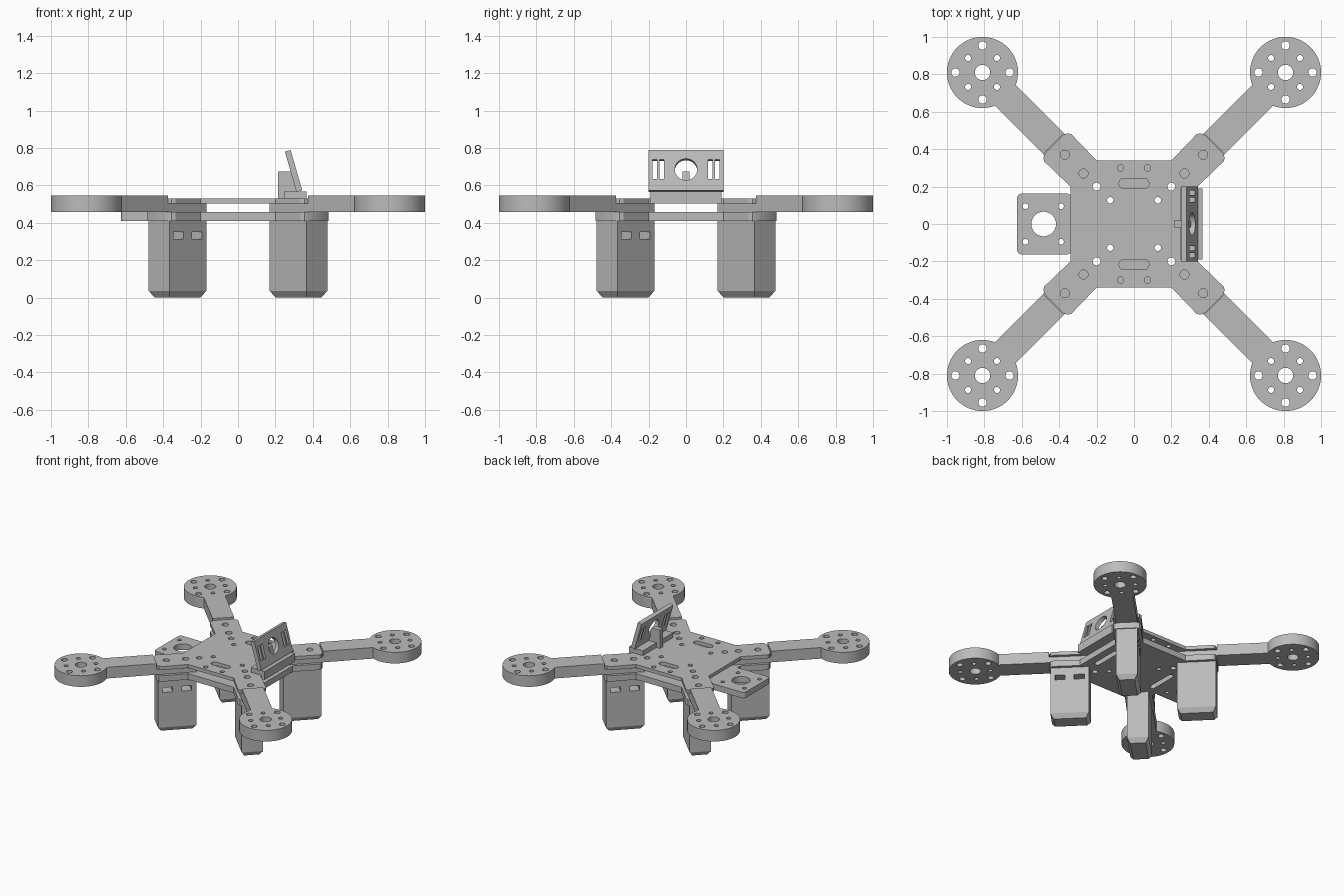
import bpy, bmesh, math
from mathutils import Matrix, Vector

old = bpy.data.objects.get("Cube")
if old:
    bpy.data.objects.remove(old)

GREY = (0.5, 0.5, 0.5, 1)
mat = bpy.data.materials.new("matte grey")
mat.use_nodes = True
mat.diffuse_color = GREY
mat.node_tree.nodes["Principled BSDF"].inputs["Base Color"].default_value = GREY

# Shared heights and radial positions
BASE_Z, ARM_Z, DECK_Z, TOP_Z, ARM_TOP = 0.41, 0.457, 0.502, 0.53, 0.545
INNER, OUTER, HALF = 0.318, 0.597, 0.078
SIGNS = [(sx, sy) for sx in (-1, 1) for sy in (-1, 1)]


def prism(bm, pts, z0, z1):
    """Extrude a flat outline between two heights."""
    face = bm.faces.new([bm.verts.new((x, y, z0)) for x, y in pts])
    out = bmesh.ops.extrude_face_region(bm, geom=[face])["geom"]
    top = [v for v in out if isinstance(v, bmesh.types.BMVert)]
    bmesh.ops.translate(bm, verts=top, vec=(0, 0, z1 - z0))


def rect(x0, x1, y0, y1):
    return [(x0, y0), (x1, y0), (x1, y1), (x0, y1)]


def circle(x, y, r, n=32):
    return [(x + r * math.cos(2 * math.pi * i / n),
             y + r * math.sin(2 * math.pi * i / n)) for i in range(n)]


def rounded(x0, x1, y0, y1, r, n=8):
    pts = []
    corners = [(x1 - r, y1 - r), (x0 + r, y1 - r), (x0 + r, y0 + r), (x1 - r, y0 + r)]
    for k, (cx, cy) in enumerate(corners):
        for i in range(n + 1):
            a = (k + i / n) * math.pi / 2
            pts.append((cx + r * math.cos(a), cy + r * math.sin(a)))
    return pts


def to_object(name, bm):
    bmesh.ops.recalc_face_normals(bm, faces=bm.faces)
    mesh = bpy.data.meshes.new(name)
    bm.to_mesh(mesh)
    bm.free()
    ob = bpy.data.objects.new(name, mesh)
    bpy.context.collection.objects.link(ob)
    return ob


def build(name, solids, cuts=(), matrix=Matrix()):
    """Make a part from prisms and cut prisms out of it."""
    bm = bmesh.new()
    for s in solids:
        prism(bm, *s)
    ob = to_object(name, bm)
    if cuts:
        cut(ob, cuts)
    return finish(ob, matrix)


def cut(ob, cuts):
    bm = bmesh.new()
    for c in cuts:
        prism(bm, *c)
    cutter = to_object("cutter", bm)
    cutter.hide_render = True
    mod = ob.modifiers.new("cut", "BOOLEAN")
    mod.operation, mod.solver, mod.object = "DIFFERENCE", "EXACT", cutter
    deps = bpy.context.evaluated_depsgraph_get()
    mesh = bpy.data.meshes.new_from_object(ob.evaluated_get(deps))
    ob.modifiers.clear()
    ob.data = mesh
    bpy.data.objects.remove(cutter)


def finish(ob, matrix=Matrix()):
    ob.data.materials.clear()
    ob.data.materials.append(mat)
    ob.matrix_world = matrix
    bpy.ops.object.select_all(action="DESELECT")
    ob.select_set(True)
    bpy.context.view_layer.objects.active = ob
    bpy.ops.object.shade_smooth_by_angle(angle=math.radians(30))
    return ob


def repeat(ob, names):
    """Place copies of a corner part around the centre."""
    for k, name in enumerate(names):
        part = ob if k == 0 else ob.copy()
        part.name = name
        if k:
            bpy.context.collection.objects.link(part)
        part.matrix_world = Matrix.Rotation(math.radians(45 + 90 * k), 4, "Z")


CORNERS = ["back_left", "back_right", "front_right", "front_left"]

# Plate outline: square centre with four diagonal tabs
quarter = [(0.34, 0.2), (0.48, 0.335), (0.485, 0.355), (0.475, 0.38),
           (0.38, 0.475), (0.355, 0.485), (0.335, 0.48), (0.2, 0.34)]
outline = []
for k in range(4):
    c, s = round(math.cos(k * math.pi / 2)), round(math.sin(k * math.pi / 2))
    outline += [(c * x - s * y, s * x + c * y) for x, y in quarter]

through = [circle(sx * d, sy * d, r) for sx, sy in SIGNS
           for d, r in ((0.2, 0.021), (0.127, 0.017))]
deck_holes = through + [circle(sx * d, sy * d, 0.024) for sx, sy in SIGNS for d in (0.27, 0.37)]
deck_holes += [circle(sx * 0.072, sy * 0.3, 0.017) for sx, sy in SIGNS]
deck_holes += [rounded(-0.08, 0.08, s * 0.217 - 0.027, s * 0.217 + 0.027, 0.026) for s in (-1, 1)]
build("top_plate", [(outline, DECK_Z, TOP_Z)],
      [(h, DECK_Z - 0.02, TOP_Z + 0.02) for h in deck_holes])

# Lower plate and the drilled tail mount beside it
low_holes = through + [rounded(s * 0.26 - 0.02, s * 0.26 + 0.02, -0.12, 0.12, 0.019) for s in (-1, 1)]
build("bottom_plate", [(outline, BASE_Z, ARM_Z)],
      [(h, BASE_Z - 0.02, ARM_Z + 0.02) for h in low_holes])
mount_holes = [circle(-0.483, 0, 0.066)]
mount_holes += [circle(x, s * 0.095, 0.015) for x in (-0.58, -0.39) for s in (-1, 1)]
tail = rounded(-0.625, -0.335, -0.163, 0.163, 0.025)
build("side_mount", [(tail, BASE_Z, ARM_Z)],
      [(h, BASE_Z - 0.02, ARM_Z + 0.02) for h in mount_holes])

# Arms with drilled motor discs, thinner where clamped between the plates
CX, R = 0.81 * math.sqrt(2), 0.19
a0 = math.pi - math.asin(HALF / R)
arc = [(CX + R * math.cos(-a0 + 2 * a0 * i / 56), R * math.sin(-a0 + 2 * a0 * i / 56)) for i in range(57)]
paddle = [(0.607, HALF), (0.607, -HALF)] + arc
disc_holes = [circle(CX, 0, 0.041)]
for k in range(4):
    for turn, dist, r in ((45, 0.145, 0.022), (0, 0.109, 0.016)):
        a = math.radians(turn + 90 * k)
        disc_holes.append(circle(CX + dist * math.cos(a), dist * math.sin(a), r))
arm = build("arm", [(paddle, ARM_Z, ARM_TOP)], [(h, 0.4, 0.6) for h in disc_holes])
repeat(arm, [c + "_arm" for c in CORNERS])
bolts = [circle(d * math.sqrt(2), 0, 0.024) for d in (0.27, 0.37)]
root = build("arm_root", [(rect(INNER, 0.607, -HALF, HALF), ARM_Z, DECK_Z)],
             [(h, 0.4, 0.6) for h in bolts])
repeat(root, [c + "_arm_root" for c in CORNERS])

# Legs: tapered foot and two window pockets on one side
bm = bmesh.new()
prism(bm, rect(INNER, OUTER, -HALF, HALF), 0.035, BASE_Z)
foot = min(bm.faces, key=lambda f: f.calc_center_median().z)
out = bmesh.ops.extrude_face_region(bm, geom=[foot])["geom"]
bmesh.ops.delete(bm, geom=[foot], context="FACES_ONLY") if foot.is_valid else None
mid = (INNER + OUTER) / 2
for v in [g for g in out if isinstance(g, bmesh.types.BMVert)]:
    v.co += Vector((-0.023 if v.co.x > mid else 0.023, -0.023 if v.co.y > 0 else 0.023, -0.035))
leg = to_object("leg", bm)
cut(leg, [(rect(x0, x0 + 0.074, -0.02, HALF + 0.05), 0.312, 0.35) for x0 in (0.352, 0.49)])
finish(leg)
repeat(leg, [c + "_leg" for c in CORNERS])

# Camera bracket: base, lip, rear gusset and tilted face plate
build("bracket_base", [(rect(0.245, 0.367, -0.19, 0.19), TOP_Z, 0.568)])
build("bracket_lip", [(rect(0.34, 0.367, -0.19, 0.19), DECK_Z, TOP_Z)])
side_on = Matrix(((1, 0, 0, 0), (0, 0, -1, 0), (0, 1, 0, 0), (0, 0, 0, 1)))
gusset = [(0.215, TOP_Z), (0.32, TOP_Z), (0.32, 0.565), (0.288, 0.675), (0.215, 0.675)]
build("bracket_gusset", [(gusset, -0.02, 0.02)], matrix=side_on)
t = math.radians(16)
c, s = math.cos(t), math.sin(t)
tilt = Matrix(((0, -s, c, 0.297), (1, 0, 0, 0), (0, c, s, 0.677), (0, 0, 0, 1)))
windows = [circle(0, 0.004, 0.06)]
for sx in (-1, 1):
    for y in (0.129, 0.166):
        windows.append(rect(sx * y - 0.012, sx * y + 0.012, -0.05, 0.06))
build("camera_plate", [(rect(-0.2, 0.2, -0.112, 0.112), -0.016, 0.016)],
      [(w, -0.05, 0.05) for w in windows], tilt)
